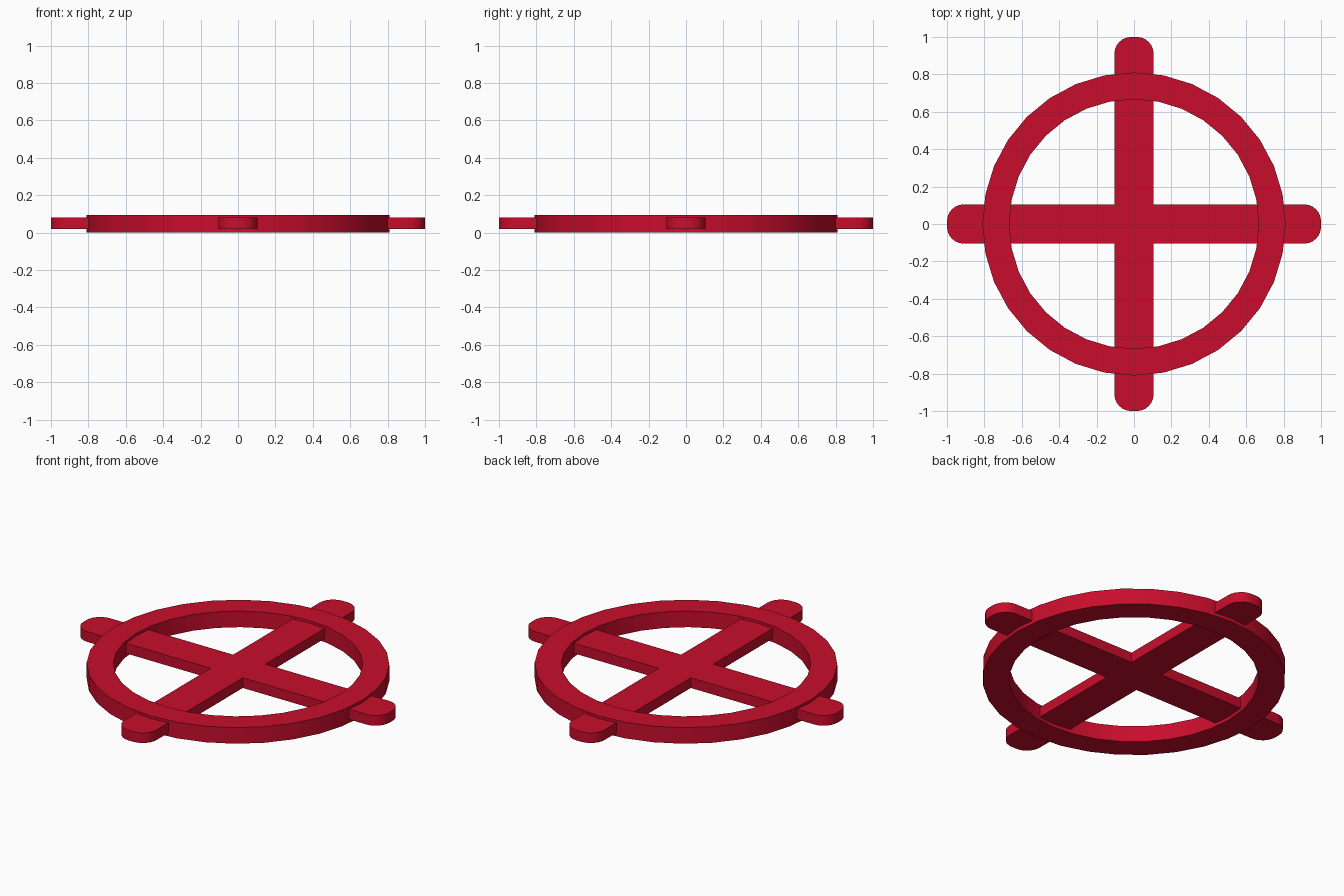
import bpy, bmesh
from math import pi, sin, cos
from mathutils import Matrix, Vector

if "Cube" in bpy.data.objects:
    bpy.data.objects.remove(bpy.data.objects["Cube"])

RED = bpy.data.materials.new("red")
RED.diffuse_color = (0.58, 0.004, 0.025, 1)
RED.use_nodes = True
RED.node_tree.nodes["Principled BSDF"].inputs["Base Color"].default_value = RED.diffuse_color


def make_object(name, bm):
    bmesh.ops.recalc_face_normals(bm, faces=bm.faces)
    mesh = bpy.data.meshes.new(name)
    bm.to_mesh(mesh)
    bm.free()
    mesh.materials.append(RED)
    obj = bpy.data.objects.new(name, mesh)
    bpy.context.collection.objects.link(obj)
    bpy.context.view_layer.objects.active = obj
    obj.select_set(True)
    bpy.ops.object.shade_smooth_by_angle(angle=pi / 6)
    obj.select_set(False)


# Ring: rectangular section spun in 32 steps
bm = bmesh.new()
section = [bm.verts.new(p) for p in
           ((0, 0.667, 0), (0, 0.81, 0), (0, 0.81, 0.095), (0, 0.667, 0.095))]
edges = [bm.edges.new((section[i], section[(i + 1) % 4])) for i in range(4)]
bmesh.ops.spin(bm, geom=section + edges, axis=(0, 0, 1), cent=(0, 0, 0),
               angle=2 * pi, steps=32)
bmesh.ops.remove_doubles(bm, verts=bm.verts, dist=0.0005)
make_object("ring", bm)

# Cross: one rounded arm outline repeated four times, then extruded
HALF, CORNER, STEPS = 0.105, 0.09, 6
arm = [Vector((HALF, -HALF, 0.02))]
for side, start in ((-1, -pi / 2), (1, 0)):
    for i in range(STEPS + 1):
        a = start + i * pi / 2 / STEPS
        arm.append(Vector((1 - CORNER + CORNER * cos(a),
                           side * (HALF - CORNER) + CORNER * sin(a), 0.02)))

bm = bmesh.new()
outline = []
for k in range(4):
    turn = Matrix.Rotation(k * pi / 2, 3, 'Z')
    outline += [bm.verts.new(turn @ p) for p in arm]
base = bm.faces.new(outline)
top = bmesh.ops.extrude_face_region(bm, geom=[base], use_keep_orig=True)
bmesh.ops.translate(bm, vec=(0, 0, 0.06),
                    verts=[v for v in top["geom"] if isinstance(v, bmesh.types.BMVert)])
make_object("cross_bars", bm)
